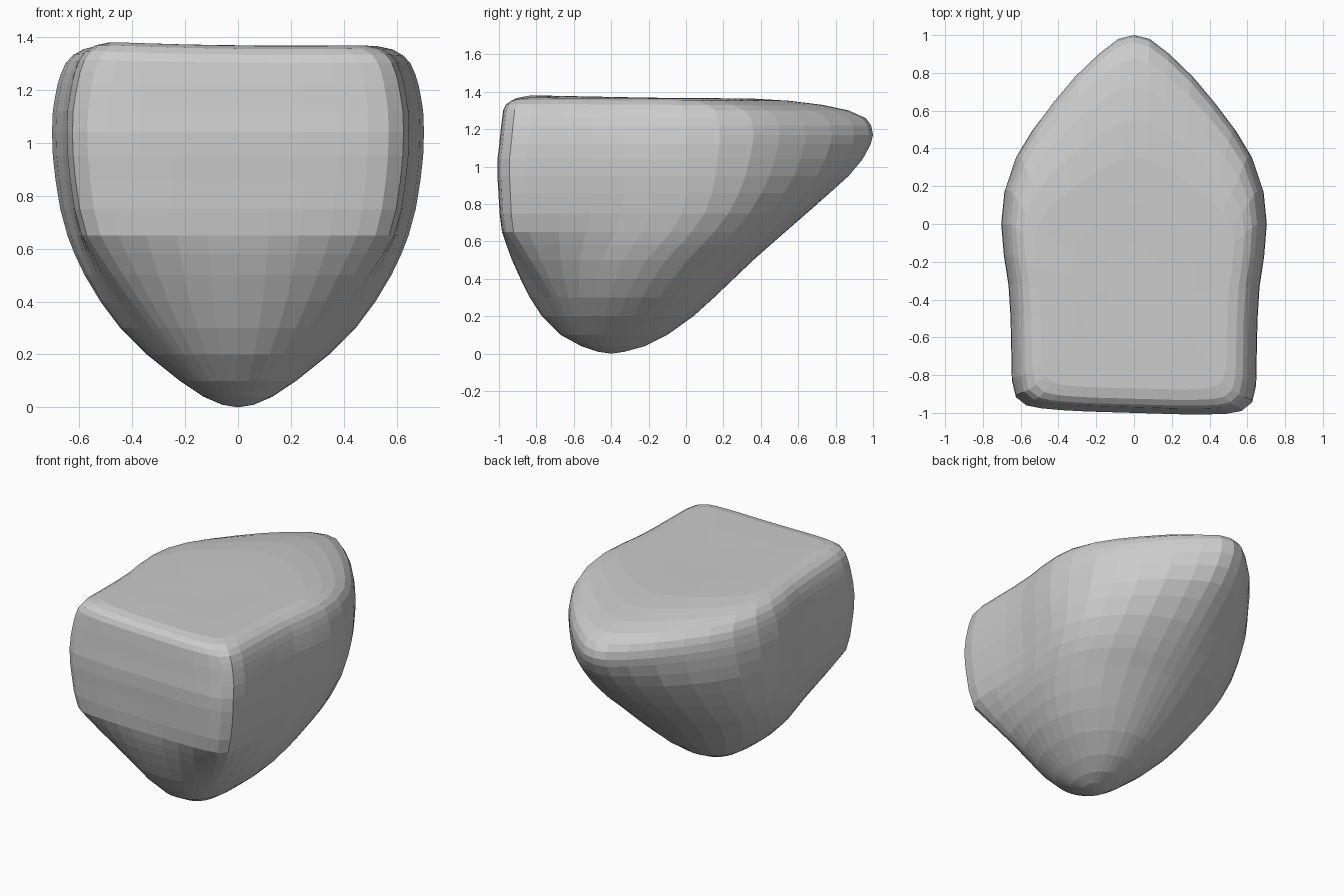
import bpy, bmesh
from math import hypot

# Horizontal slices: z, front y, back y, centre y, half width
SLICES = [
    (0.01, -0.47, -0.33, -0.40, 0.06), (0.04, -0.56, -0.22, -0.40, 0.13),
    (0.10, -0.67, -0.10, -0.39, 0.22), (0.20, -0.77, 0.04, -0.36, 0.345),
    (0.30, -0.835, 0.15, -0.32, 0.445), (0.40, -0.885, 0.255, -0.27, 0.52),
    (0.50, -0.93, 0.36, -0.21, 0.58), (0.58, -0.96, 0.45, -0.14, 0.618),
    (0.65, -0.98, 0.53, -0.08, 0.645), (0.75, -0.99, 0.645, -0.02, 0.672),
    (0.86, -0.995, 0.77, 0.0, 0.69), (0.95, -1, 0.87, 0.0, 0.70),
    (1.04, -1, 0.945, 0.0, 0.703), (1.12, -0.99, 0.988, 0.0, 0.70),
    (1.17, -0.985, 1.0, 0.0, 0.692), (1.22, -0.98, 0.99, 0.0, 0.682),
    (1.26, -0.975, 0.96, 0.0, 0.67), (1.30, -0.97, 0.87, 0.0, 0.652),
    (1.33, -0.955, 0.73, -0.02, 0.625), (1.352, -0.925, 0.55, -0.05, 0.585),
    (1.364, -0.87, 0.35, -0.10, 0.53), (1.366, -0.65, 0.10, -0.20, 0.33),
    (1.364, -0.45, -0.10, -0.25, 0.15),
]
# Half of the house-shaped outline, from front centre to back tip
HOUSE = [(0, -1), (.18, -1), (.36, -1), (.54, -.997), (.7, -.99), (.81, -.975),
         (.89, -.93), (.92, -.84), (.925, -.66), (.93, -.5), (.945, -.33),
         (.98, -.17), (1, 0), (.975, .18), (.89, .36), (.77, .5), (.62, .64),
         (.45, .78), (.27, .9), (.12, .98), (0, 1)]
OUTLINE = HOUSE + [(-x, y) for x, y in HOUSE[-2:0:-1]]


def ramp(v, lo, hi):
    return max(0.0, min(1.0, (v - lo) / (hi - lo)))


def place(x, y, z):
    # slight unevenness of the front and top faces
    if y < 0:
        y += 0.015 * ramp(z, 0.3, 0.8) * y * min(1, max(-1, x / 0.5))
    t = ramp(z, 1.2, 1.37)
    z += t * max(0.0, -y) * (0.004 - 0.016 * x + 0.04 * x * x)
    return x, y, z


bm = bmesh.new()
rings = []
for z, front, back, mid, half in SLICES:
    ring = []
    for hx, hy in OUTLINE:
        # rounded oval below, house outline above; the front turns square sooner
        w = ramp(z, 0.58, 1.08) if hy > 0 else ramp(z, 0.25, 0.66)
        p = 2.15
        r = (hx and abs(hx) ** p or 0) + abs(hy) ** p
        s = w + (1 - w) / r ** (1 / p)
        y = hy * s
        y = mid + (y * (back - mid) if y > 0 else y * (mid - front))
        ring.append(bm.verts.new(place(hx * s * half, y, z)))
    rings.append(ring)

# Walls between slices
n = len(OUTLINE)
for a, b in zip(rings, rings[1:]):
    for i in range(n):
        j = (i + 1) % n
        bm.faces.new((a[i], a[j], b[j], b[i]))

# Bottom point and top cap
tip = bm.verts.new((0, -0.4, 0))
for i in range(n):
    bm.faces.new((tip, rings[0][(i + 1) % n], rings[0][i]))
bm.faces.new(rings[-1])
bmesh.ops.recalc_face_normals(bm, faces=bm.faces)

mesh = bpy.data.meshes.new("rock")
bm.to_mesh(mesh)
bm.free()
rock = bpy.data.objects.new("rock", mesh)
bpy.context.collection.objects.link(rock)
